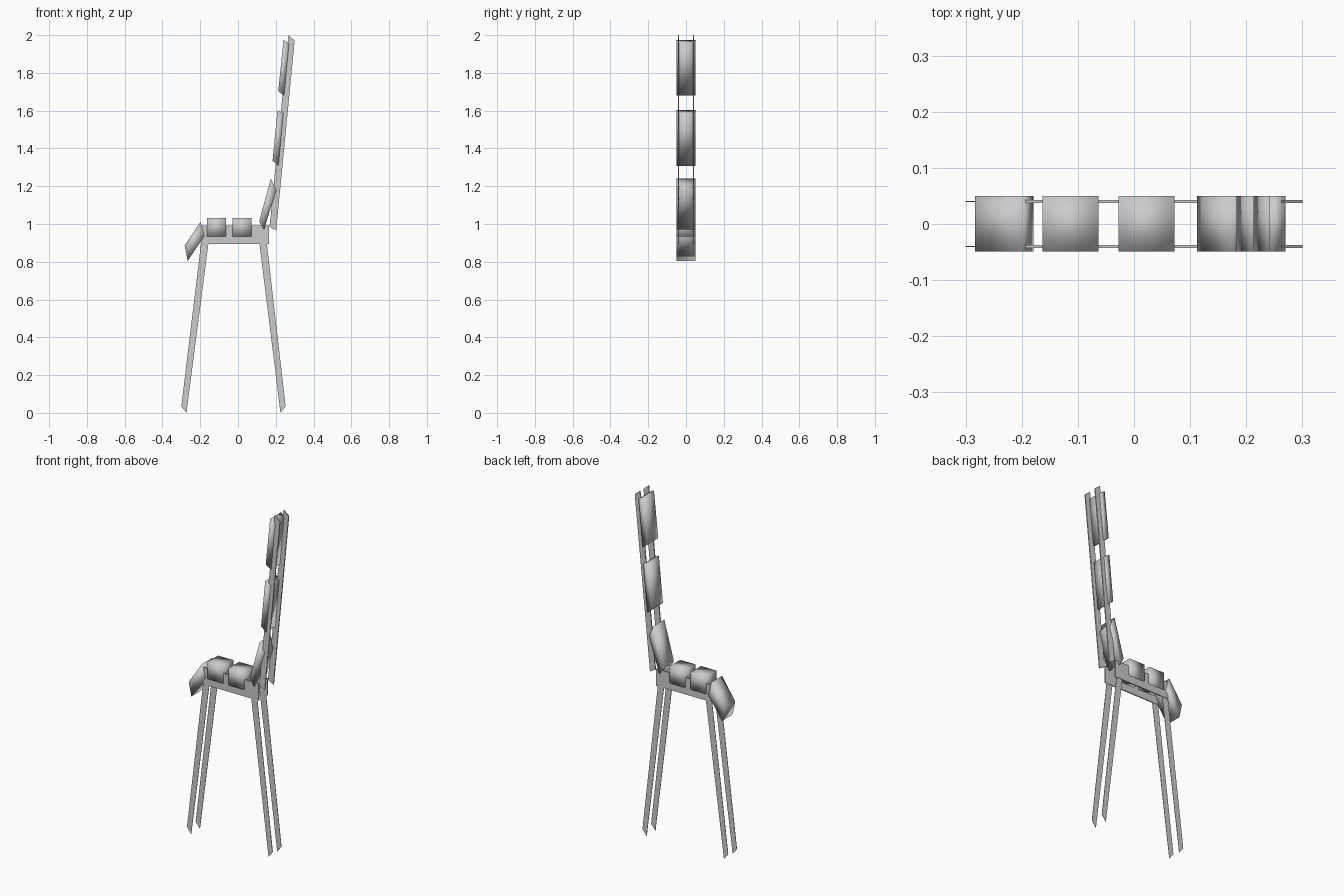
import bpy, bmesh

if "Cube" in bpy.data.objects:
    bpy.data.objects.remove(bpy.data.objects["Cube"])


def slab(name, outline, y0, y1, smooth=False):
    """Extrude an (x, z) outline from y0 to y1."""
    bm = bmesh.new()
    face = bm.faces.new([bm.verts.new((x, y0, z)) for x, z in outline])
    out = bmesh.ops.extrude_face_region(bm, geom=[face])
    verts = [v for v in out["geom"] if isinstance(v, bmesh.types.BMVert)]
    bmesh.ops.translate(bm, verts=verts, vec=(0, y1 - y0, 0))
    bmesh.ops.recalc_face_normals(bm, faces=bm.faces)
    for f in bm.faces:
        f.smooth = smooth
    mesh = bpy.data.meshes.new(name)
    bm.to_mesh(mesh)
    bm.free()
    obj = bpy.data.objects.new(name, mesh)
    bpy.context.collection.objects.link(obj)
    return obj


# Thin side frame: outline and plate thickness, repeated on both sides
frame = {
    "front_leg": ([(-0.30, 0.035), (-0.273, 0.0), (-0.156, 0.90), (-0.193, 0.92)], 0.002),
    "rear_leg": ([(0.225, 0.0), (0.252, 0.035), (0.150, 0.92), (0.113, 0.90)], 0.002),
    "seat_rail": ([(-0.195, 0.893), (0.163, 0.893), (0.163, 0.992), (-0.195, 0.992)], 0.006),
    "back_post": ([(0.167, 0.985), (0.202, 0.966), (0.30, 1.972), (0.267, 2.0)], 0.006),
}
for part, (outline, t) in frame.items():
    for side, y in (("right", -0.04), ("left", 0.04)):
        slab(f"{part}_{side}", outline, y - t / 2, y + t / 2)

# Softly shaded block cushions
cushions = {
    "front_cushion": [(-0.198, 1.012), (-0.179, 0.935), (-0.266, 0.805), (-0.283, 0.885)],
    "seat_cushion_front": [(-0.163, 0.935), (-0.063, 0.935), (-0.063, 1.033), (-0.163, 1.033)],
    "seat_cushion_rear": [(-0.028, 0.935), (0.072, 0.935), (0.072, 1.033), (-0.028, 1.033)],
    "back_cushion_lower": [(0.112, 1.015), (0.138, 0.97), (0.202, 1.18), (0.174, 1.24)],
    "back_cushion_middle": [(0.183, 1.335), (0.214, 1.308), (0.240, 1.585), (0.209, 1.603)],
    "back_cushion_upper": [(0.213, 1.703), (0.244, 1.68), (0.270, 1.955), (0.241, 1.975)],
}
for name, outline in cushions.items():
    slab(name, outline, -0.049, 0.05, smooth=True)
